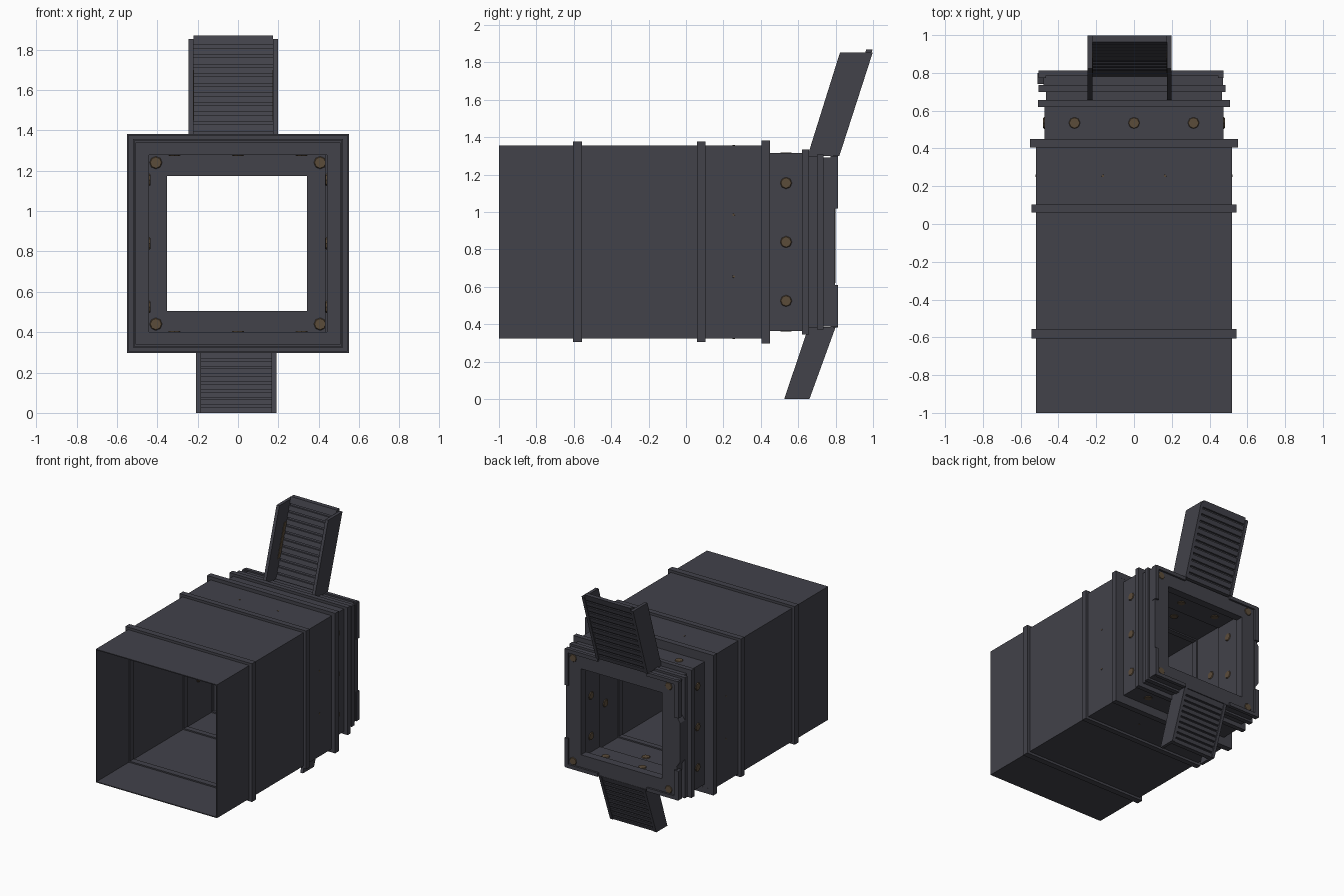
import bpy, bmesh, math
from mathutils import Vector, Matrix

if "Cube" in bpy.data.objects:
    bpy.data.objects.remove(bpy.data.objects["Cube"])

def material(name, rgb):
    m = bpy.data.materials.new(name)
    m.diffuse_color = (*rgb, 1)
    m.use_nodes = True
    m.node_tree.nodes["Principled BSDF"].inputs["Base Color"].default_value = m.diffuse_color
    return m

SLATE = material("dark slate metal", (0.054, 0.054, 0.068))
RUST = material("rust brown", (0.105, 0.072, 0.042))
CZ = 0.84  # height of the duct axis

def finish(name, bm, mat):
    bmesh.ops.recalc_face_normals(bm, faces=bm.faces)
    me = bpy.data.meshes.new(name)
    bm.to_mesh(me)
    bm.free()
    me.materials.append(mat)
    ob = bpy.data.objects.new(name, me)
    bpy.context.collection.objects.link(ob)
    return ob

def ring(name, y0, y1, outer, inner, cx=0.0):
    """Rectangular ring around the duct axis; outer and inner are (half x, half z)."""
    bm = bmesh.new()
    loops = []
    for (hx, hz), y in ((outer, y0), (outer, y1), (inner, y1), (inner, y0)):
        loops.append([bm.verts.new((cx + sx * hx, y, CZ + sz * hz))
                      for sx, sz in ((-1, -1), (1, -1), (1, 1), (-1, 1))])
    for k in range(4):
        a, b = loops[k], loops[(k + 1) % 4]
        for i in range(4):
            j = (i + 1) % 4
            bm.faces.new((a[i], a[j], b[j], b[i]))
    return finish(name, bm, SLATE)

def prism(bm, profile, x0, x1):
    """Extrude a y-z profile across x."""
    a = [bm.verts.new((x0, y, z)) for y, z in profile]
    b = [bm.verts.new((x1, y, z)) for y, z in profile]
    n = len(profile)
    bm.faces.new(a)
    bm.faces.new(b[::-1])
    for i in range(n):
        j = (i + 1) % n
        bm.faces.new((a[i], a[j], b[j], b[i]))

def box(bm, x0, x1, y0, y1, z0, z1):
    prism(bm, [(y0, z0), (y1, z0), (y1, z1), (y0, z1)], x0, x1)

def bolts(name, spots, r):
    """Low hexagonal bolt heads; each spot is (position, normal)."""
    bm = bmesh.new()
    for p, n in spots:
        rot = Vector((0, 0, 1)).rotation_difference(Vector(n)).to_matrix().to_4x4()
        bmesh.ops.create_cone(bm, cap_ends=True, segments=8, radius1=r, radius2=r * 0.8,
                              depth=0.009, matrix=Matrix.Translation(p) @ rot)
    return finish(name, bm, RUST)

# Main duct
ring("duct_shell", -1.0, 0.43, (0.52, 0.517), (0.513, 0.51))
for i, (y0, y1, h) in enumerate(((-0.605, -0.557, 0.543), (0.06, 0.103, 0.543), (0.405, 0.45, 0.55))):
    ring(f"duct_band_{i + 1}", y0, y1, (h, h - 0.007), (0.505, 0.50))

# Stepped collar and flanges
ring("collar", 0.43, 0.63, (0.475, 0.475), (0.44, 0.438))
ring("collar_shoulder", 0.425, 0.449, (0.51, 0.505), (0.44, 0.438))
ring("flange_inner", 0.62, 0.657, (0.507, 0.495), (0.44, 0.438))
ring("flange_spacer", 0.657, 0.70, (0.465, 0.46), (0.44, 0.438))
ring("flange_outer", 0.70, 0.735, (0.495, 0.468), (0.44, 0.438), -0.01)

# Rear frame
ring("rear_frame", 0.735, 0.797, (0.475, 0.452), (0.348, 0.334), -0.005)

# Raised corner guards on the frame
bm = bmesh.new()
for sx in (-1, 1):
    for z0, z1 in ((0.385, 0.61), (1.02, 1.30)):
        x = sorted((sx * 0.455 - 0.01, sx * 0.49 - 0.015))
        box(bm, x[0], x[1], 0.772, 0.812, z0, z1)
    x = sorted((sx * 0.21 - 0.02, sx * 0.48 - 0.015))
    box(bm, x[0], x[1], 0.785, 0.812, 1.275, 1.303)
    box(bm, x[0], x[1], 0.785, 0.812, 0.382, 0.41)
finish("frame_corner_guards", bm, SLATE)

# Latch block on the left side of the frame
bm = bmesh.new()
prof = [(-0.47, 0.62), (-0.51, 0.68), (-0.51, 0.98), (-0.47, 1.04)]
a = [bm.verts.new((x, 0.74, z)) for x, z in prof]
b = [bm.verts.new((x, 0.80, z)) for x, z in prof]
bm.faces.new(a)
bm.faces.new(b[::-1])
for i in range(4):
    j = (i + 1) % 4
    bm.faces.new((a[i], a[j], b[j], b[i]))
finish("side_latch", bm, SLATE)

def chute(name, x0, x1, low, high, depth, pitch, lift):
    """Leaning channel: two side rails open to the front, louvred at the back.
    low and high are the (y, z) ends of the rear edge."""
    (ya, za), (yb, zb) = low, high
    t = 0.024
    bm = bmesh.new()
    for r0, r1 in ((x0, x0 + t), (x1 - t, x1)):
        prism(bm, [(ya - depth[0], za), (ya, za), (yb, zb), (yb - depth[1], zb)], r0, r1)
    finish(name + "_rails", bm, SLATE)
    bm = bmesh.new()
    slope = (yb - ya) / (zb - za)
    top = zb + lift
    rear = lambda z: ya + slope * (z - za) - 0.006
    prism(bm, [(rear(za) - 0.022, za), (rear(za) - 0.014, za),
               (rear(top) - 0.014, top), (rear(top) - 0.022, top)], x0 + t, x1 - t)
    n = round((top - za) / pitch)
    p = (top - za) / n
    for i in range(n):
        z0, z1 = za + i * p, za + (i + 0.7) * p
        if i == n - 1:
            z1 = top
        prism(bm, [(rear(z0) - 0.034, z0), (rear(z0), z0),
                   (rear(z1), z1), (rear(z1) - 0.034, z1)], x0 + t, x1 - t)
    finish(name + "_slats", bm, SLATE)

chute("upper_chute", -0.245, 0.198, (0.82, 1.30), (0.998, 1.852), (0.17, 0.175), 0.048, 0.018)
chute("lower_chute", -0.208, 0.19, (0.66, 0.0), (0.80, 0.385), (0.135, 0.145), 0.037, 0.0)

# Rust streaks inside the upper chute rails
bm = bmesh.new()
for x in (-0.221, 0.171):
    prism(bm, [(0.80, 1.45), (0.83, 1.45), (0.91, 1.70), (0.88, 1.70)], x, x + 0.003)
finish("rail_rust_streaks", bm, RUST)

# Bolts on the collar (outside and inside), frame corners and duct walls
out, small = [], []
for s in (-1, 1):
    for k in (-0.315, 0, 0.315):
        for h, d in ((0.476, 1), (0.439, -1)):
            out.append(((s * h, 0.535, CZ + k), (s * d, 0, 0)))
            out.append(((k, 0.535, CZ + s * (h - 0.001)), (0, 0, s * d)))
    for k in (-0.165, 0.165):
        for h, d, dst in ((0.518, 1, small), (0.512, -1, out)):
            dst.append(((s * h, 0.255, CZ - 0.02 + k), (s * d, 0, 0)))
            dst.append(((k, 0.255, CZ + s * (h - 0.003)), (0, 0, s * d)))
    for sz in (-1, 1):
        out.append(((s * 0.41, 0.797, CZ + sz * 0.40), (0, 1, 0)))
        out.append(((s * 0.407, 0.734, CZ + sz * 0.40), (0, -1, 0)))
bolts("rusty_bolts", out, 0.034)
bolts("small_bolts", small, 0.008)

# Centre on the ground plane is already built into the coordinates
